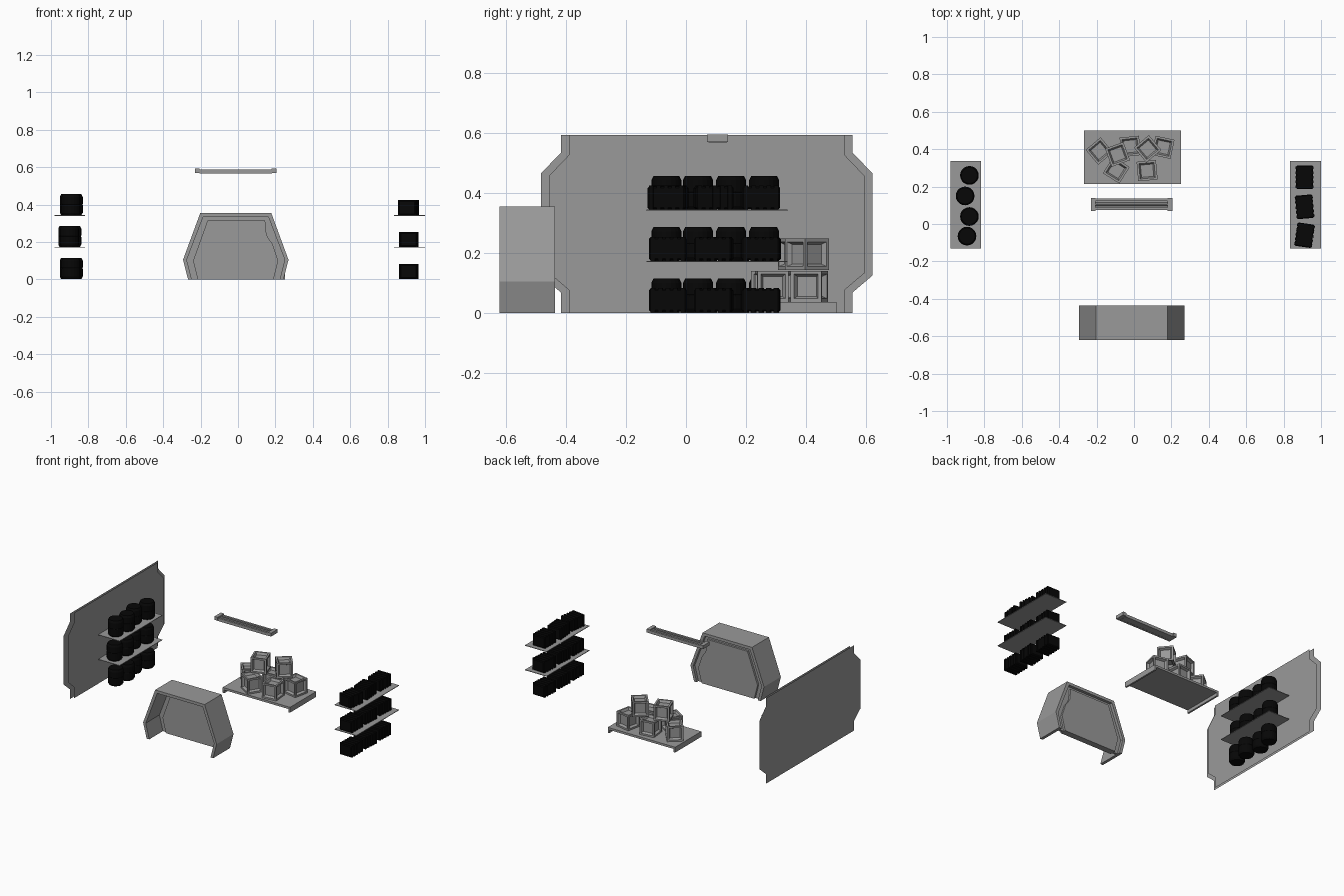
import bpy, bmesh, math, random
from mathutils import Matrix, Vector

if "Cube" in bpy.data.objects:
    bpy.data.objects.remove(bpy.data.objects["Cube"])

random.seed(4)


def material(name, v):
    m = bpy.data.materials.new(name)
    m.diffuse_color = (v, v, v, 1)
    m.use_nodes = True
    m.node_tree.nodes["Principled BSDF"].inputs["Base Color"].default_value = m.diffuse_color
    return m


black = material("dark_plastic", 0.002)
grey = material("mid_grey", 0.32)


def finish(name, bm, mat=grey, closed=True):
    if closed:
        bmesh.ops.recalc_face_normals(bm, faces=bm.faces)
    me = bpy.data.meshes.new(name)
    bm.to_mesh(me)
    bm.free()
    ob = bpy.data.objects.new(name, me)
    bpy.context.collection.objects.link(ob)
    me.materials.append(mat)
    return ob


def add_box(bm, x0, x1, y0, y1, z0, z1):
    m = Matrix.Translation(((x0 + x1) / 2, (y0 + y1) / 2, (z0 + z1) / 2)) @ \
        Matrix.Diagonal((x1 - x0, y1 - y0, z1 - z0, 1))
    return bmesh.ops.create_cube(bm, size=1, matrix=m)["verts"]


def prism(name, pts, lo, hi):
    """Extrude an (x, z) outline along y."""
    bm = bmesh.new()
    f = bm.faces.new([bm.verts.new((h, lo, z)) for h, z in pts])
    ext = bmesh.ops.extrude_face_region(bm, geom=[f])
    bmesh.ops.translate(bm, vec=Vector((0, hi - lo, 0)),
                        verts=[v for v in ext["geom"] if isinstance(v, bmesh.types.BMVert)])
    return finish(name, bm)


# Side wall: thin sheet with notched ends and a slimmer sheet just in front of it
def wall_sheet(name, x, i):
    c, top = 0.069, 0.592
    half = [(0.484 - i, 0), (0.484 - i, 0.068 + i / 3), (0.551 - i, 0.125 + i / 3),
            (0.551 - i, 0.465 - i / 3), (0.484 - i, 0.535 - i / 3), (0.484 - i, top)]
    bm = bmesh.new()
    bm.faces.new([bm.verts.new((x, c + h, z)) for h, z in half] +
                 [bm.verts.new((x, c - h, z)) for h, z in reversed(half)])
    finish(name, bm, closed=False)


wall_sheet("wall_panel", -1.0, 0)
wall_sheet("wall_inner_panel", -0.985, 0.026)

# Counter: hollow hood with a closed back, open at the front and below
CX = -0.012


def hood(i):
    half = [(0.255 - i, 0), (0.282 - i, 0.105), (0.19 - i * 0.8, 0.355 - i)]
    return [(CX - h, z) for h, z in half] + [(CX + h, z) for h, z in reversed(half)]


prism("counter_shell", hood(0) + hood(0.02)[::-1], -0.62, -0.435)
prism("counter_back", hood(0.018), -0.47, -0.455)
plate = [(-0.215, 0), (-0.24, 0.10), (-0.163, 0.315), (0.145, 0.315), (0.152, 0.24),
         (0.165, 0.215), (0.185, 0.19), (0.215, 0.10), (0.19, 0)]
prism("counter_inlay", plate, -0.484, -0.441)

# Ceiling light: end caps, three rails and a backing strip
bm = bmesh.new()
for x0 in (-0.23, 0.18):
    add_box(bm, x0, x0 + 0.025, 0.07, 0.14, 0.57, 0.594)
for y0 in (0.074, 0.122):
    add_box(bm, -0.206, 0.181, y0, y0 + 0.014, 0.567, 0.587)
add_box(bm, -0.206, 0.181, 0.08, 0.13, 0.568, 0.574)
bmesh.ops.create_cone(bm, cap_ends=True, segments=8, radius1=0.009, radius2=0.009, depth=0.388,
                      matrix=Matrix.Translation((CX, 0.105, 0.578)) @ Matrix.Rotation(math.pi / 2, 4, "Y"))
finish("ceiling_light", bm)

# Crate platform with skirts on both ends
prism("platform", [(-0.267, 0), (-0.267, 0.037), (0.25, 0.037), (0.25, 0),
                   (0.238, 0), (0.238, 0.022), (-0.255, 0.022), (-0.255, 0)], 0.213, 0.5)

# Framed crates in two layers: x, y, turn, layer
S = 0.104
for n, (x, y, turn, layer) in enumerate([
        (-0.185, 0.39, 40, 0), (-0.02, 0.415, 6, 0), (0.155, 0.41, -12, 0), (-0.095, 0.288, -32, 0),
        (0.07, 0.285, 5, 0), (-0.088, 0.372, 20, 1), (0.073, 0.402, 40, 1)]):
    bm = bmesh.new()
    m = Matrix.Translation((x, y, 0.037 + S / 2 + layer * (S + 0.003))) @ \
        Matrix.Rotation(math.radians(turn), 4, "Z")
    bmesh.ops.create_cube(bm, size=S, matrix=m)
    faces = bm.faces[:]
    bmesh.ops.inset_individual(bm, faces=faces, thickness=0.016)
    bmesh.ops.inset_individual(bm, faces=faces, thickness=0.011, depth=-0.016)
    finish(f"crate_{n}", bm)

# Shelf boards on both sides
for side, x0, x1 in (("left", -0.98, -0.817), ("right", 0.834, 1.0)):
    for k, z in enumerate((0.173, 0.343)):
        bm = bmesh.new()
        add_box(bm, x0, x1, -0.132, 0.337, z - 0.003, z + 0.001)
        finish(f"shelf_{side}_{k}", bm)


# Barrel: turned profile with chamfered ends and one shallow groove
def barrel(name, x, y, z):
    prof = [(0.043, 0), (0.050, 0.012), (0.050, 0.054), (0.048, 0.057), (0.050, 0.06),
            (0.050, 0.098), (0.043, 0.112)]
    bm = bmesh.new()
    seg = 20
    rings = [[bm.verts.new((x + r * math.cos(a * math.tau / seg), y + r * math.sin(a * math.tau / seg), z + h))
              for a in range(seg)] for r, h in prof]
    for a, b in zip(rings, rings[1:]):
        for i in range(seg):
            j = (i + 1) % seg
            bm.faces.new((a[i], a[j], b[j], b[i]))
    bm.faces.new(rings[0])
    bm.faces.new(rings[-1])
    finish(name, bm, black)


# Storage case: body with chamfered edges, wrapped by ribs
def case(name, x, y, z, turn):
    bm = bmesh.new()
    add_box(bm, -0.045, 0.045, -0.063, 0.063, 0.002, 0.077)
    bmesh.ops.bevel(bm, geom=bm.edges[:], offset=0.005, segments=1, affect="EDGES")
    for k in range(5):
        yc = -0.05 + k * 0.025
        add_box(bm, -0.048, 0.048, yc - 0.007, yc + 0.007, 0, 0.08)
    bmesh.ops.transform(bm, verts=bm.verts[:], matrix=Matrix.Translation((x, y, z)) @
                        Matrix.Rotation(math.radians(turn), 4, "Z"))
    finish(name, bm, black)


# Goods on floor and shelves; the upper rows are the ones seen from above
spots = [(-0.88, 0.26), (-0.903, 0.15), (-0.88, 0.04), (-0.893, -0.065)]
for row, z in enumerate((0.003, 0.174, 0.344)):
    for n, (x, y) in enumerate(spots):
        dx = (0.0, -0.008, 0.0)[row]
        barrel(f"barrel_{row}_{n}", x + dx, y, z)
    for n, (y, turn) in enumerate(((0.25, 0), (0.092, 5), (-0.06, -8))):
        t = turn if row == 2 else random.uniform(-5, 5)
        case(f"case_{row}_{n}", 0.912, y, z, t)
